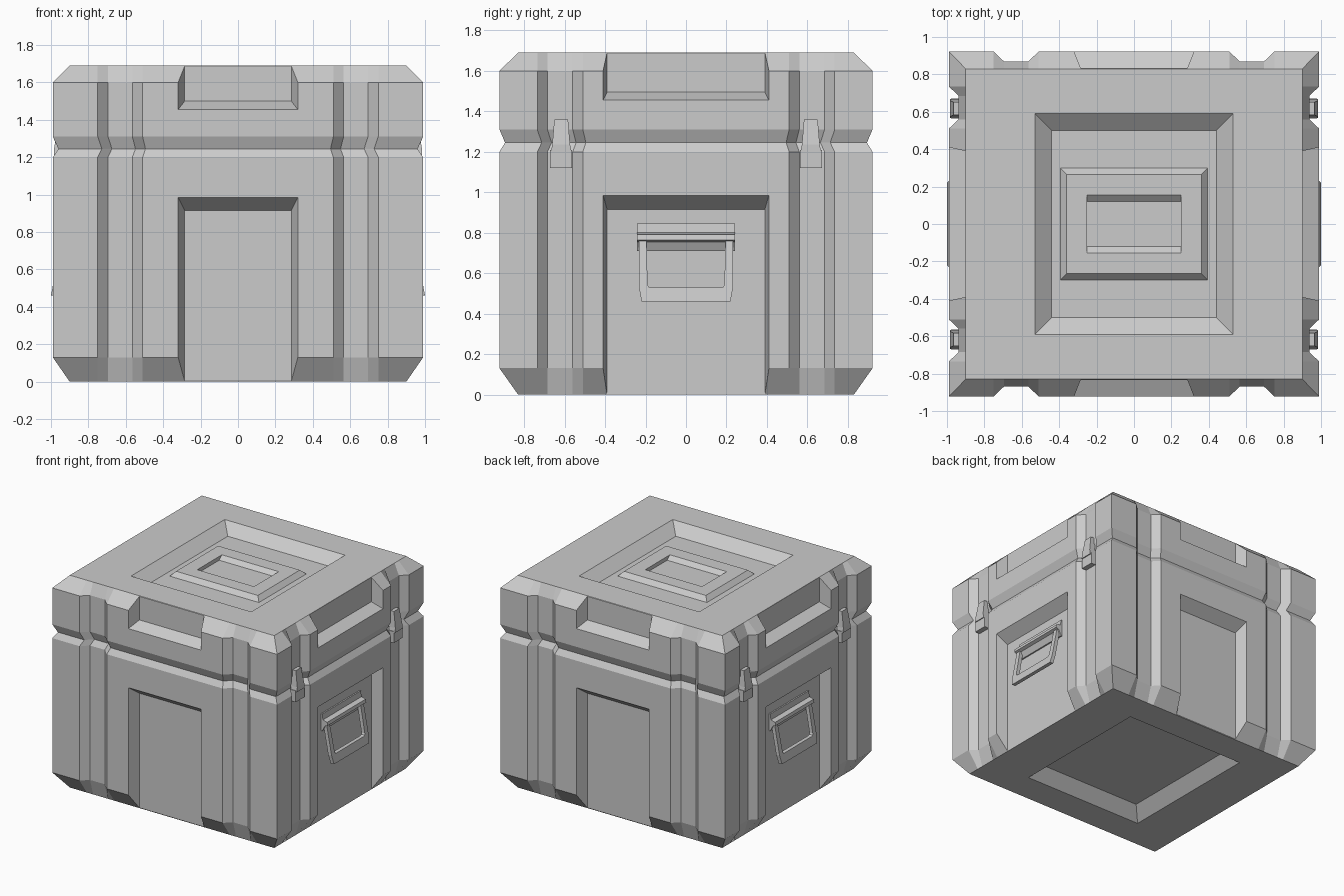
import bpy, bmesh

if "Cube" in bpy.data.objects:
    bpy.data.objects.remove(bpy.data.objects["Cube"])

HX, HY, TOP = 0.99, 0.922, 1.69   # half width, half depth, height


def loft(bm, rings):
    """Skin a list of matching point rings and cap both ends."""
    vs = [[bm.verts.new(p) for p in r] for r in rings]
    n = len(vs[0])
    for a, b in zip(vs, vs[1:]):
        for i in range(n):
            j = (i + 1) % n
            bm.faces.new((a[i], a[j], b[j], b[i]))
    bm.faces.new(vs[0][::-1])
    bm.faces.new(vs[-1])


def finish(bm, name):
    bmesh.ops.recalc_face_normals(bm, faces=bm.faces[:])
    me = bpy.data.meshes.new(name)
    bm.to_mesh(me)
    bm.free()
    ob = bpy.data.objects.new(name, me)
    bpy.context.collection.objects.link(ob)
    return ob


def rect(x0, x1, y0, y1, z):
    return [(x0, y0, z), (x1, y0, z), (x1, y1, z), (x0, y1, z)]


def crect(x, y, z):
    return rect(-x, x, -y, y, z)


def plan(z, hx, hy, depth, k=1.0):
    """Plan outline with two vertical grooves on each of the four sides."""
    def side(h, g):
        pts = [(-h, 0)]
        pts += [(-u, d) for u, d in zip(g, (0, depth, depth, 0))]
        pts += [(u, d) for u, d in zip(g[::-1], (0, depth, depth, 0))]
        return pts
    gx, gy = (0.75, 0.695, 0.565, 0.51), (0.735, 0.685, 0.56, 0.51)
    fx, fy = side(hx, gx), side(hy, gy)
    out = [(u, d - hy) for u, d in fx] + [(hx - d, u) for u, d in fy]
    out += [(-x, -y) for x, y in out]
    return [(x * k, y * k, z) for x, y in out]


# Case body: chamfered top and bottom, pinched seam below the lid
bm = bmesh.new()
loft(bm, [plan(0, HX - .09, HY - .092, 0), plan(.13, HX, HY, .053),
          plan(1.20, HX, HY, .053), plan(1.245, HX, HY, .053, .97),
          plan(1.31, HX, HY, .053), plan(1.60, HX, HY, .053),
          plan(TOP, HX - .09, HY - .092, 0)])
body = finish(bm, "case_body")

# Recess cutters: tapered side panels, lid panel and underside panel
bm = bmesh.new()


def panel(axis, s, half, inset, z, dz, z_end):
    rings = []
    for d in (-.06, .089):
        t = d / .09
        w, zz = half - inset * t, z + dz * t
        quad = [(-w, zz), (w, zz), (w, z_end), (-w, z_end)]
        if axis == 'y':
            rings.append([(u, s * (HY - d), v) for u, v in quad])
        else:
            rings.append([(s * (HX - d), u, v) for u, v in quad])
    loft(bm, rings)


for s in (-1, 1):
    panel('y', s, .32, .035, .985, -.07, -.1)
    panel('y', s, .32, .035, 1.455, .045, 1.8)
    panel('x', s, .41, .02, .985, -.07, -.1)
    panel('x', s, .41, .02, 1.455, .04, 1.8)
loft(bm, [crect(.59, .65, TOP + .05), crect(.44, .50, TOP - .075)])
loft(bm, [crect(.58, .64, -.05), crect(.44, .50, .09)])
cutter = finish(bm, "recess_cutter")
cutter.hide_render = True

mod = body.modifiers.new("recesses", 'BOOLEAN')
mod.operation = 'DIFFERENCE'
mod.solver = 'EXACT'
mod.object = cutter
bpy.context.view_layer.objects.active = body
bpy.ops.object.modifier_apply(modifier=mod.name)
bpy.data.objects.remove(cutter)

# Raised step with a dished centre inside the lid recess
bm = bmesh.new()
loft(bm, [crect(.395, .30, 1.613), crect(.36, .265, 1.65),
          crect(.25, .155, 1.65), crect(.25, .12, 1.62)])
finish(bm, "lid_step")


def side_part(name, sx, rings_list):
    bm = bmesh.new()
    for rings in rings_list:
        loft(bm, [[(sx * x, y, z) for x, y, z in r] for r in rings])
    return finish(bm, name)


# Handle bracket section (x, z) and half of the U-shaped grip outline (y, z)
bracket = [(.895, .845), (.912, .845), (.918, .80), (.955, .79), (.96, .765),
           (.935, .755), (.912, .71), (.895, .71)]
grip = [(.22, .46), (.232, .53), (.232, .765), (.195, .765), (.19, .545),
        (.185, .533), (.172, .528)]
grip = grip + [(-y, z) for y, z in grip[::-1]]


def grip_ring(off):
    return [(.942 + (.77 - z) * .187 - off, y, z) for y, z in grip]


for sx, label in ((1, "right"), (-1, "left")):
    side_part(label + "_handle_bracket", sx,
              [[[(x, y, z) for x, z in bracket] for y in (-.243, .243)]])
    side_part(label + "_handle_grip", sx, [[grip_ring(0), grip_ring(.03)]])
    # Latches sitting in the side grooves across the seam
    for sy, end in ((-1, "front"), (1, "back")):
        c = sy * .617
        side_part(f"{label}_{end}_latch", sx, [
            [rect(.93, .978, c - .054, c + .054, z) for z in (1.12, 1.21)],
            [rect(.93, .985, c - .05, c + .05, 1.20),
             rect(.93, .985, c - .044, c + .044, 1.235),
             rect(.93, .965, c - .034, c + .034, 1.36)]])
